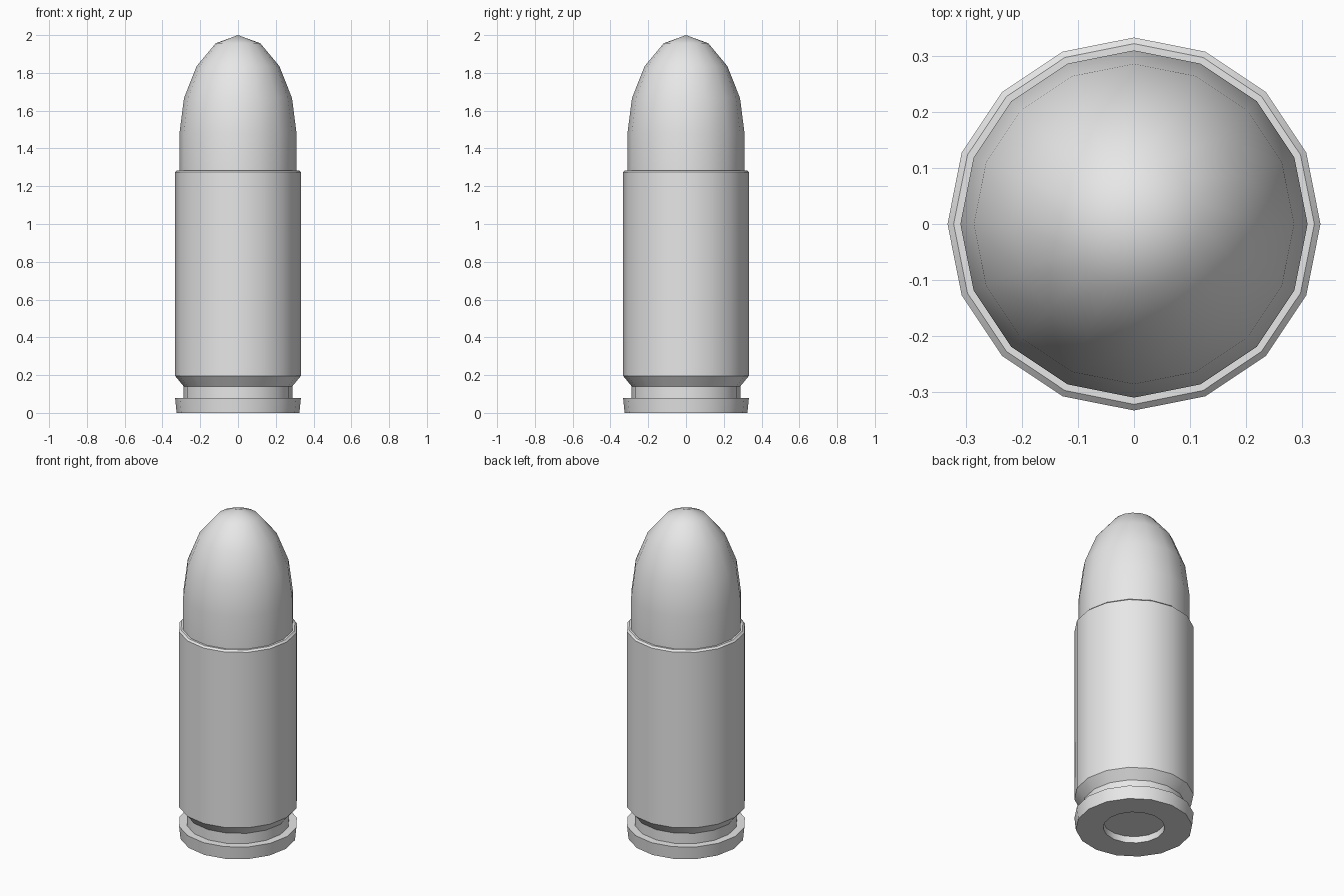
import bpy, bmesh
from math import radians, cos, sin, tau

SIDES = 16

old = bpy.data.objects.get("Cube")
if old:
    bpy.data.objects.remove(old, do_unlink=True)

# One plain grey for everything
grey = bpy.data.materials.new("light grey metal")
grey.use_nodes = True
colour = (0.8, 0.8, 0.8, 1)
grey.diffuse_color = colour
grey.node_tree.nodes["Principled BSDF"].inputs["Base Color"].default_value = colour


def lathe(name, profile, sharp_angle):
    """Turn an (r, z) profile, listed from bottom to top, around the z axis."""
    bm = bmesh.new()
    rings = []
    for r, z in profile:
        if r == 0:
            rings.append([bm.verts.new((0, 0, z))] * SIDES)
        else:
            rings.append([bm.verts.new((r * cos(tau * i / SIDES), r * sin(tau * i / SIDES), z))
                          for i in range(SIDES)])
    for low, high in zip(rings, rings[1:]):
        for i in range(SIDES):
            j = (i + 1) % SIDES
            corners = dict.fromkeys((low[i], low[j], high[j], high[i]))
            bm.faces.new(list(corners))
    mesh = bpy.data.meshes.new(name)
    bm.to_mesh(mesh)
    bm.free()
    mesh.materials.append(grey)
    obj = bpy.data.objects.new(name, mesh)
    bpy.context.collection.objects.link(obj)
    bpy.ops.object.select_all(action='DESELECT')
    obj.select_set(True)
    bpy.context.view_layer.objects.active = obj
    bpy.ops.object.shade_smooth_by_angle(angle=radians(sharp_angle))
    return obj


# Casing: primer recess, rim, extractor groove, taper, wall and bevelled mouth
lathe("casing", [
    (0, 0.04), (0.172, 0.04), (0.172, 0),
    (0.325, 0), (0.333, 0.078), (0.288, 0.078),
    (0.288, 0.141), (0.333, 0.196),
    (0.333, 1.274), (0.322, 1.284), (0.308, 1.284),
], 30)

# Rounded tip, starting at the mouth of the casing
lathe("tip", [
    (0.31, 1.28), (0.31, 1.48), (0.286, 1.667),
    (0.219, 1.836), (0.118, 1.957), (0, 2),
], 60)
